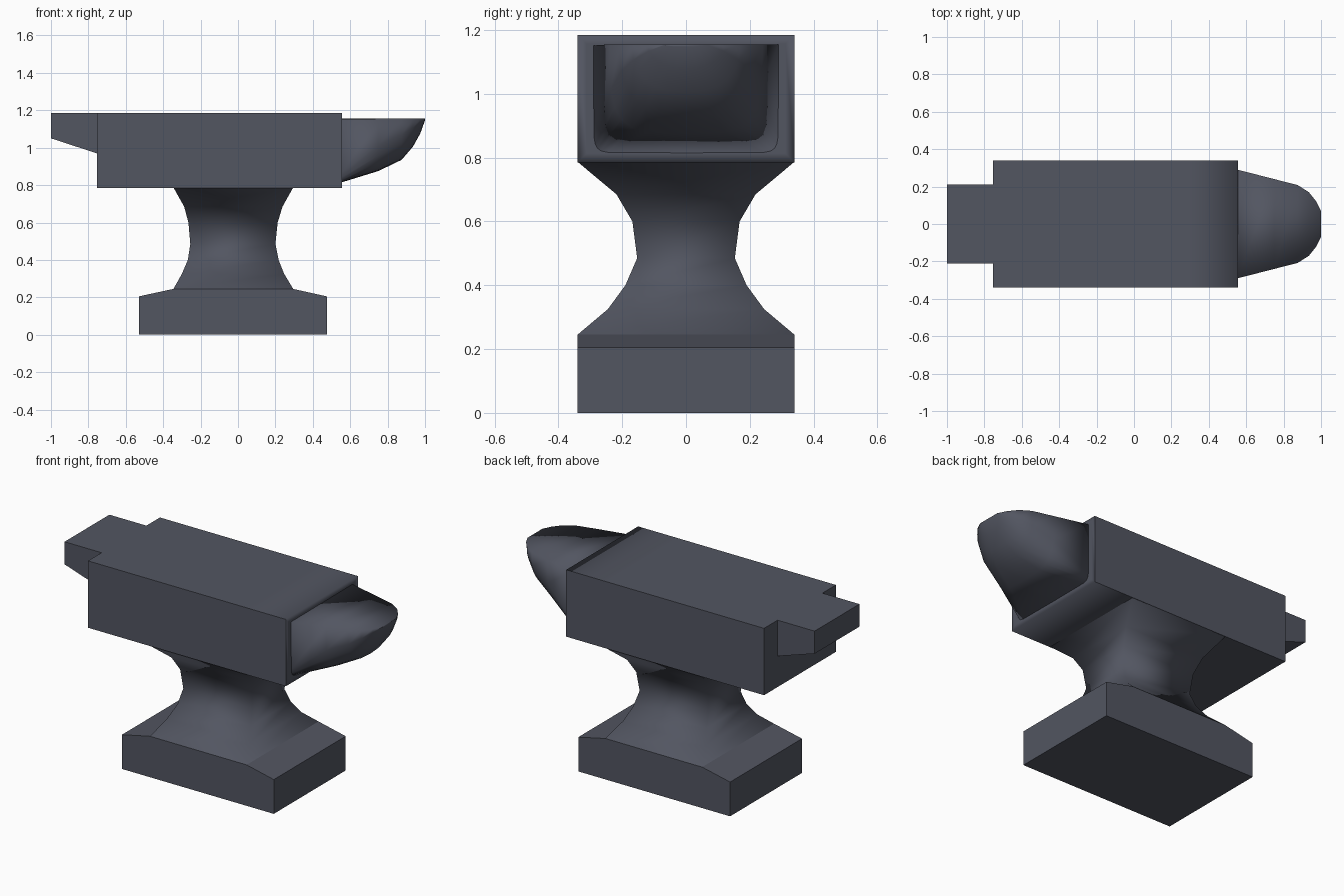
import bpy
import bmesh
import math

if "Cube" in bpy.data.objects:
    bpy.data.objects.remove(bpy.data.objects["Cube"], do_unlink=True)

# One dark blue-grey iron colour
COLOUR = (0.085, 0.092, 0.12, 1.0)
iron = bpy.data.materials.new("dark iron")
iron.use_nodes = True
iron.diffuse_color = COLOUR
bsdf = iron.node_tree.nodes["Principled BSDF"]
bsdf.inputs["Base Color"].default_value = COLOUR
bsdf.inputs["Roughness"].default_value = 0.6


def loft(rings):
    """Skin equal-length rings of points and cap both ends."""
    bm = bmesh.new()
    loops = [[bm.verts.new(p) for p in ring] for ring in rings]
    n = len(loops[0])
    for a, b in zip(loops, loops[1:]):
        for i in range(n):
            j = (i + 1) % n
            bm.faces.new((a[i], a[j], b[j], b[i]))
    bm.faces.new(loops[0])
    bm.faces.new(loops[-1])
    bmesh.ops.recalc_face_normals(bm, faces=bm.faces)
    return bm


def finish(name, bm, smooth=False):
    for f in bm.faces:
        f.smooth = smooth
    mesh = bpy.data.meshes.new(name)
    bm.to_mesh(mesh)
    bm.free()
    mesh.materials.append(iron)
    obj = bpy.data.objects.new(name, mesh)
    bpy.context.collection.objects.link(obj)
    return obj


def flat_rect(z, x0, x1, hy):
    return [(x0, -hy, z), (x1, -hy, z), (x1, hy, z), (x0, hy, z)]


def upright_rect(x, hy, z0, z1):
    return [(x, -hy, z0), (x, hy, z0), (x, hy, z1), (x, -hy, z1)]


# Foot block with sloped shoulders
finish("base", loft([
    flat_rect(0.0, -0.53, 0.475, 0.34),
    flat_rect(0.205, -0.53, 0.475, 0.34),
    flat_rect(0.245, -0.345, 0.295, 0.34),
]))

# Flared four-sided waist with soft shading; end rims stay crisp
waist = loft([flat_rect(*s) for s in (
    (0.245, -0.345, 0.295, 0.34),
    (0.325, -0.300, 0.247, 0.245),
    (0.400, -0.268, 0.217, 0.190),
    (0.485, -0.255, 0.200, 0.153),
    (0.600, -0.265, 0.212, 0.168),
    (0.685, -0.288, 0.238, 0.218),
    (0.787, -0.345, 0.295, 0.34),
)])
bmesh.ops.delete(waist, geom=[f for f in waist.faces if abs(f.normal.z) > 0.99],
                 context='FACES')
finish("waist", waist, True)

# Main block; its top and bottom roll softly into the horn end
body = loft([upright_rect(x, 0.34, 0.785, 1.185) for x in (-0.755, 0.295, 0.555)])
end = [f for f in body.faces if f.normal.x > 0.9]
bmesh.ops.inset_individual(body, faces=end, thickness=0.04)
for e in body.edges:
    a, b = e.verts
    soft_rim = min(a.co.x, b.co.x) > 0.55 and abs(a.co.z - b.co.z) < 0.01
    e.smooth = soft_rim or e.calc_face_angle(0) < math.radians(30)
finish("body", body, True)

# Tapered heel
finish("heel", loft([
    upright_rect(-1.0, 0.212, 1.05, 1.185),
    upright_rect(-0.755, 0.212, 0.97, 1.185),
]))


# Horn: flat top, underside changing from square to round toward the tip
def horn_ring(x, w, depth, power, n=12):
    ring = []
    for i in range(n + 1):
        t = math.pi * i / n
        c, s = math.cos(t), max(math.sin(t), 0.0)
        y = w * math.copysign(abs(c) ** (2 / power), c)
        ring.append((x, y, 1.155 - depth * s ** (2 / power)))
    return ring


finish("horn", loft([horn_ring(*s) for s in (
    (0.555, 0.29, 0.340, 16),
    (0.75, 0.240, 0.280, 4.0),
    (0.875, 0.208, 0.220, 2.8),
    (0.935, 0.170, 0.150, 2.4),
    (0.975, 0.120, 0.078, 2.0),
    (1.0, 0.070, 0.008, 2.0),
)]), True)
